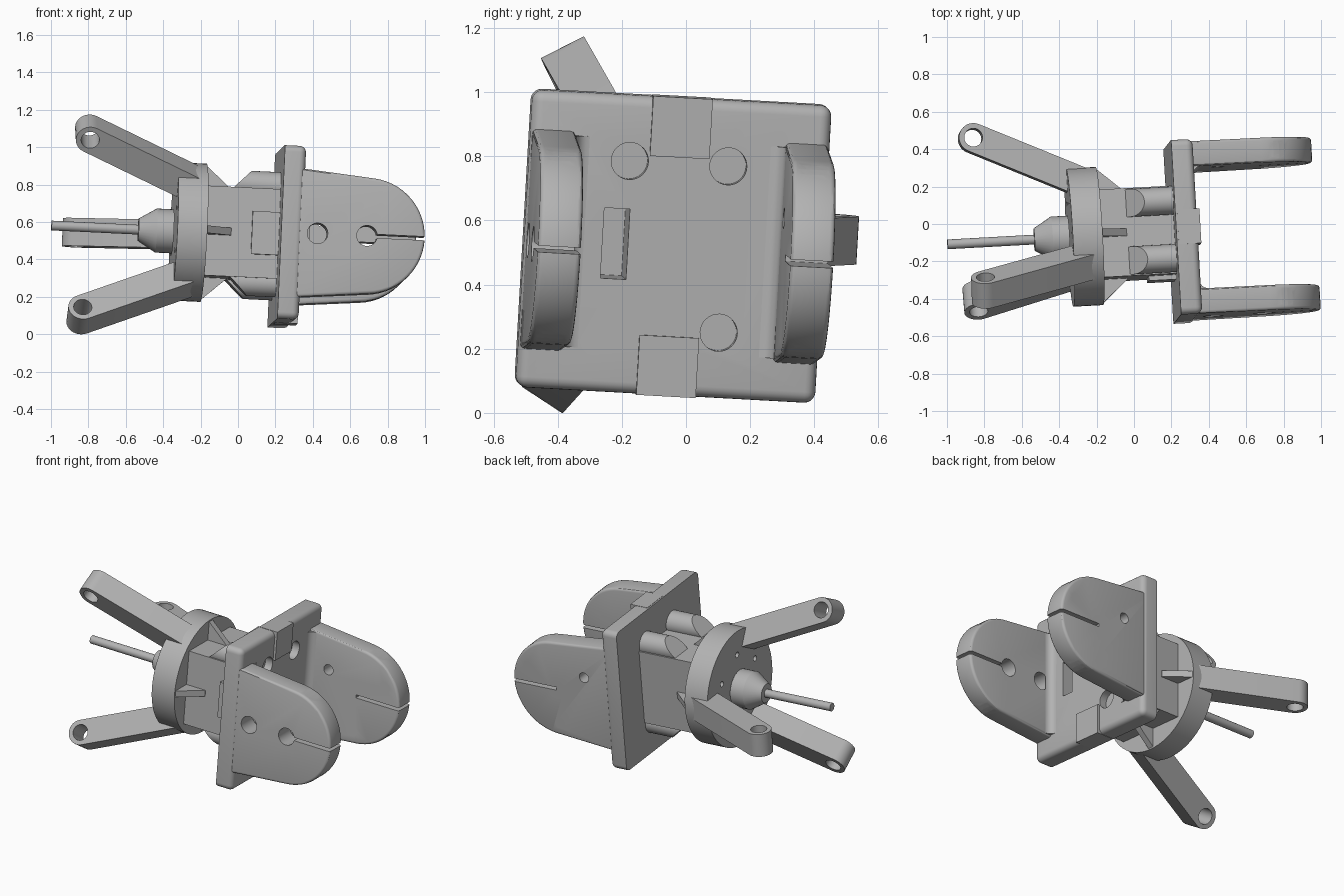
import bpy
import bmesh
from math import sin, cos, radians, pi
from mathutils import Matrix, Vector

if "Cube" in bpy.data.objects:
    bpy.data.objects.remove(bpy.data.objects["Cube"])

# One plain grey for the whole machined part
GREY = (0.45, 0.45, 0.45, 1)
mat = bpy.data.materials.new("light_grey")
mat.use_nodes = True
mat.diffuse_color = GREY
mat.node_tree.nodes["Principled BSDF"].inputs["Base Color"].default_value = GREY

# Slightly tilted local frame: x runs along the tool axis
ax = Vector((1, 0.055, -0.048)).normalized()
az = ax.cross(Vector((-0.055, 1, -0.055))).normalized()
ay = az.cross(ax)
FRAME = Matrix.Translation((0, -0.054, 0.533)) @ Matrix((ax, ay, az)).transposed().to_4x4()


def make(name, bm, turn=0):
    bmesh.ops.recalc_face_normals(bm, faces=bm.faces)
    bm.transform(FRAME @ Matrix.Rotation(radians(turn), 4, "X"))
    mesh = bpy.data.meshes.new(name)
    bm.to_mesh(mesh)
    bm.free()
    mesh.materials.append(mat)
    obj = bpy.data.objects.new(name, mesh)
    bpy.context.collection.objects.link(obj)
    return obj


def box(x, y, z):
    bm = bmesh.new()
    bmesh.ops.create_cube(bm, size=1)
    for v in bm.verts:
        v.co = [lo + (c + 0.5) * (hi - lo) for c, (lo, hi) in zip(v.co, (x, y, z))]
    return bm


def tube(a, b, r, r_end=None, sides=32):
    a, b = Vector(a), Vector(b)
    bm = bmesh.new()
    bmesh.ops.create_cone(bm, cap_ends=True, segments=sides, radius1=r,
                          radius2=r if r_end is None else r_end, depth=(b - a).length)
    spin = (b - a).to_track_quat("Z", "Y").to_matrix().to_4x4()
    bm.transform(Matrix.Translation((a + b) / 2) @ spin)
    return bm


def prism(points, lo, hi, across="z"):
    """Extrude an outline along y (outline in xz) or along z (outline in xy)."""
    bm = bmesh.new()
    place = (lambda u, v: (u, lo, v)) if across == "y" else (lambda u, v: (u, v, lo))
    face = bm.faces.new([bm.verts.new(place(u, v)) for u, v in points])
    new = bmesh.ops.extrude_face_region(bm, geom=[face])["geom"]
    step = (0, hi - lo, 0) if across == "y" else (0, 0, hi - lo)
    bmesh.ops.translate(bm, vec=step, verts=[g for g in new if isinstance(g, bmesh.types.BMVert)])
    return bm


def arc(cx, cy, r, start, end, n=28):
    angles = [radians(start + (end - start) * i / n) for i in range(n + 1)]
    return [(cx + r * cos(t), cy + r * sin(t)) for t in angles]


def cut(obj, cutters):
    """Subtract shapes, bake the result and drop the cutters."""
    tools = [make("cutter", bm) for bm in cutters]
    for tool in tools:
        tool.hide_render = True
        mod = obj.modifiers.new("cut", "BOOLEAN")
        mod.operation, mod.solver, mod.object = "DIFFERENCE", "EXACT", tool
    bpy.context.view_layer.update()
    graph = bpy.context.evaluated_depsgraph_get()
    mesh = bpy.data.meshes.new_from_object(obj.evaluated_get(graph))
    obj.modifiers.clear()
    obj.data = mesh
    for tool in tools:
        bpy.data.objects.remove(tool)


FACE, BACK = 0.32, 0.205
BOLTS = [(y, z) for y in (-0.154, 0.154) for z in (-0.26, 0.26)]
pocket = dict(x=(0.07, 0.4), y=(-0.225, -0.145), z=(-0.11, 0.11))

# Mounting plate with rounded corners and outer rim
bm = box((BACK, FACE), (-0.468, 0.468), (-0.465, 0.465))
rim = [e for e in bm.edges if max(v.co.x for v in e.verts) > BACK + 0.01]
bmesh.ops.bevel(bm, geom=rim, offset=0.035, segments=5, profile=0.5, affect="EDGES")
plate = make("mounting_plate", bm)
holes = [box(**pocket)]
for y, z in BOLTS:
    holes.append(tube((0.27, y, z), (0.4, y, z), 0.058))
    holes.append(tube((0.1, y, z), (0.4, y, z), 0.033))
cut(plate, holes)

# Raised tabs at the top and bottom of the plate
for side, z in (("upper", (0.28, 0.467)), ("lower", (-0.467, -0.28))):
    make(side + "_tab", box((BACK + 0.01, 0.335), (-0.093, 0.093), z))

# Clamp ears: tapered sides, round tip, split bore and clamp screw holes
outline = [(0.24, -0.35)] + arc(0.665, 0, 0.31, -85, 85) + [(0.24, 0.35)]
for side, s in (("right", -1), ("left", 1)):
    bm = prism(outline, min(s * 0.328, s * 0.462), max(s * 0.328, s * 0.462), "y")
    rims = [e for e in bm.edges if abs(e.verts[0].co.y - e.verts[1].co.y) < 0.01]
    bmesh.ops.bevel(bm, geom=rims, offset=0.016, segments=3, profile=0.5, affect="EDGES")
    ear = make(side + "_clamp_ear", bm)

    def bore(x, z, r):
        return tube((x, s * 0.25, z), (x, s * 0.55, z), r)

    y = s * 0.395
    holes = [bore(0.665, 0, 0.055), box((0.67, 1.1), (y - 0.2, y + 0.2), (-0.01, 0.01)),
             tube((0.78, y, -0.5), (0.78, y, 0.5), 0.026),
             tube((0.78, y, 0.2), (0.78, y, 0.5), 0.045),
             tube((0.78, y, -0.5), (0.78, y, -0.2), 0.045)]
    if s < 0:
        holes.append(bore(0.40, 0, 0.055))
    else:
        holes += [bore(0.665 + 0.23 * cos(radians(a)), 0.23 * sin(radians(a)), 0.033)
                  for a in (30, 150, 270)]
    cut(ear, holes)
    # Inner fillet where the ear meets the plate
    f = 0.045
    curve = [(FACE + f - f * cos(t), s * (0.328 - f + f * sin(t)))
             for t in [pi / 2 * i / 6 for i in range(7)]]
    make(side + "_ear_fillet", prism(curve + [(FACE - 0.01, s * 0.34)], -0.33, 0.33))

# Central body with a shallow side housing
body = make("central_body", box((-0.2, BACK + 0.01), (-0.235, 0.235), (-0.24, 0.24)))
cut(body, [box(**pocket)])
make("side_housing", box((0.06, BACK + 0.01), (-0.26, -0.23), (-0.115, 0.115)))

# Bolt bosses with slanted ends
for i, (y, z) in enumerate(BOLTS):
    bm = tube((-0.18, y, z), (BACK + 0.01, y, z), 0.075)
    up = 1 if z > 0 else -1
    done = bmesh.ops.bisect_plane(bm, geom=bm.verts[:] + bm.edges[:] + bm.faces[:],
                                  plane_co=(-0.05, y, up * 0.235), plane_no=(-1, 0, up),
                                  clear_outer=True)
    bmesh.ops.holes_fill(bm, edges=[e for e in bm.edges if e.is_boundary])
    boss = make(f"bolt_boss_{i + 1}", bm)
    cut(boss, [tube((0.1, y, z), (0.4, y, z), 0.033)])

# Round flange with small pin holes
flange = make("flange_disc", tube((-0.345, 0, 0), (-0.185, 0, 0), 0.37, sides=72))
cut(flange, [tube((-0.4, 0.22 * cos(radians(a)), 0.22 * sin(radians(a))),
                  (-0.28, 0.22 * cos(radians(a)), 0.22 * sin(radians(a))), 0.018, sides=16)
             for a in range(30, 390, 60)])

# Triangular ribs behind the flange
rib = [(-0.2, 0.2), (-0.2, 0.36), (-0.185, 0.36), (-0.05, 0.24), (-0.05, 0.2)]
for i in range(4):
    make(f"flange_rib_{i + 1}", prism(rib, -0.02, 0.02), turn=90 * i)

# Three splayed arms with a cross hole in each rounded end
TIP, ROOT, HALF = Vector((-0.832, 0.56)), Vector((-0.24, 0.28)), 0.077
run = (ROOT - TIP).normalized()
side = Vector((-run.y, run.x)) * HALF
heading = -25.3
arm = [ROOT + side] + arc(TIP.x, TIP.y, HALF, heading + 90, heading + 270, 16) + [ROOT - side]
hole = arc(TIP.x, TIP.y, 0.049, 0, 345, 23)
for i in range(3):
    obj = make(f"arm_{i + 1}", prism(arm, -0.075, 0.075), turn=120 * i)
    bore_bm = prism(hole, -0.2, 0.2)
    bore_bm.transform(Matrix.Rotation(radians(120 * i), 4, "X"))
    cut(obj, [bore_bm])

# Spindle hub, cone and thin rod
make("hub", tube((-0.35, 0, 0), (-0.44, 0, 0), 0.118))
make("hub_cone", tube((-0.44, 0, 0), (-0.535, 0, 0), 0.118, 0.06))
make("rod", tube((-0.52, 0, 0), (-1.0, 0, 0), 0.026, sides=24))

# Smooth the curved faces, keep machined edges crisp
bpy.ops.object.select_all(action="DESELECT")
for obj in bpy.data.objects:
    if obj.type == "MESH" and mat.name in obj.data.materials:
        obj.select_set(True)
        bpy.context.view_layer.objects.active = obj
bpy.ops.object.shade_smooth_by_angle(angle=radians(30))
